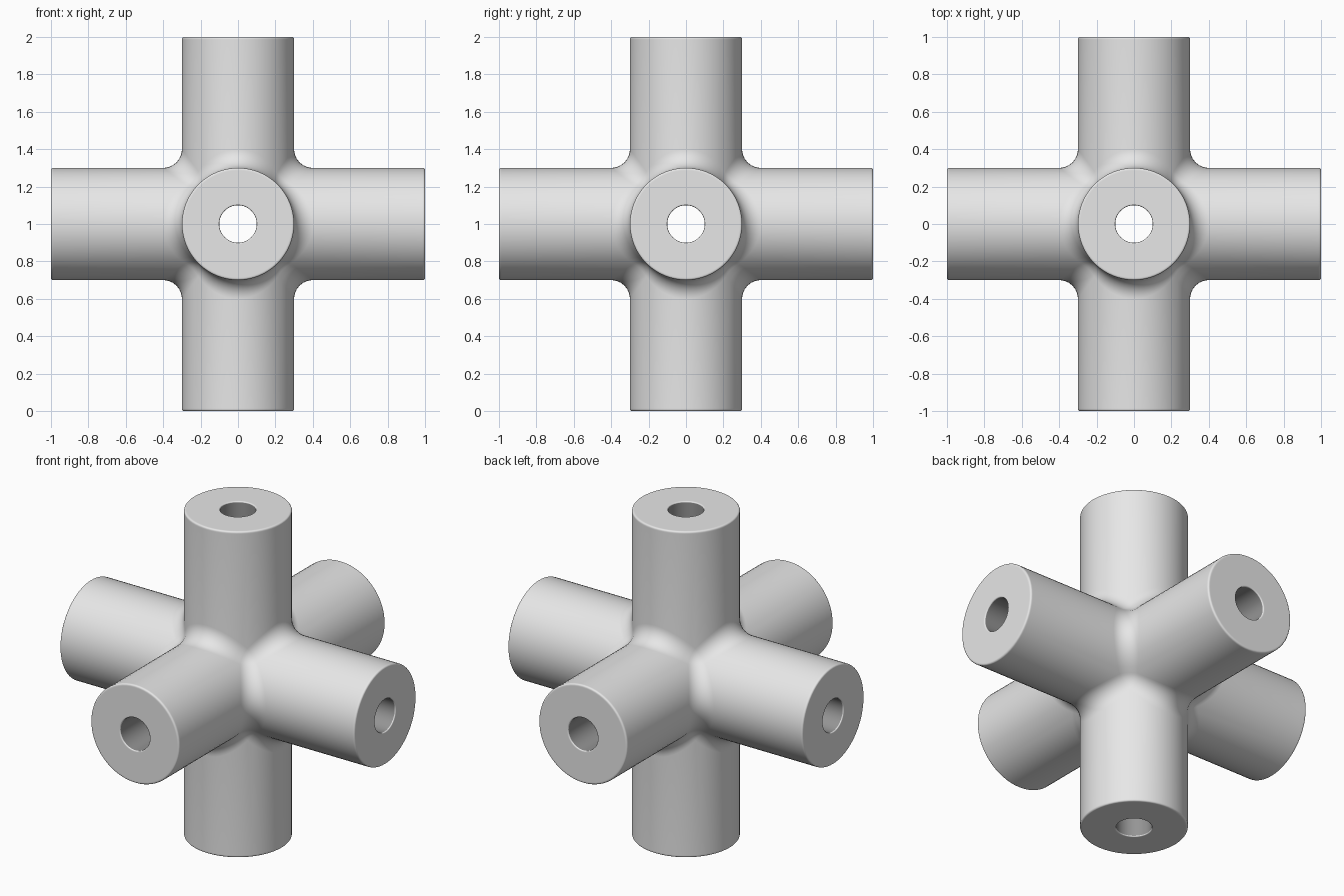
import bpy, bmesh, math
from mathutils import Vector

if "Cube" in bpy.data.objects:
    bpy.data.objects.remove(bpy.data.objects["Cube"])

R, HOLE, FIL, L = 0.30, 0.10, 0.10, 1.0   # arm radius, bore radius, fillet radius, arm length
B, HB = 0.01, 0.006                       # rounding at outer rim and bore rim
Q = 16                                    # sides per quarter turn
N = 8                                     # fillet segments
D = R + FIL

bm = bmesh.new()


def add_face(points, perm, sign, mat=0):
    """Add one face, turned onto another axis and mirrored into another octant."""
    vs = []
    for p in points:
        q = [p[(i + perm) % 3] * sign[i] for i in range(3)]
        vs.append(bm.verts.new((q[0], q[1], q[2] + 1.0)))
    bm.faces.new(vs).material_index = mat


def grid_faces(rows):
    return [(a[i], a[i + 1], b[i + 1], b[i])
            for a, b in zip(rows, rows[1:]) for i in range(len(a) - 1)]


# quarter of one arm: bore rim, flat end, rounded outer rim, outer wall
arm_rows, bore_rows = [], []
for k in range(Q + 1):
    t = math.radians(90 * k / Q)
    c, s = math.cos(t), math.sin(t)
    m = max(c, s)
    bore = [(HOLE, HOLE * m), (HOLE, L - HB - 0.005), (HOLE, L - HB)]
    prof = []
    for j in range(5):
        a = math.radians(22.5 * j)
        prof.append((HOLE + HB - HB * math.cos(a), L - HB + HB * math.sin(a)))
    prof += [(HOLE + 0.01, L), (R - B - 0.005, L)]
    for j in range(5):
        a = math.radians(22.5 * j)
        prof.append((R - B + B * math.sin(a), L - B + B * math.cos(a)))
    prof += [(R, L - B - 0.005), (R, D * m)]
    bore_rows.append([Vector((r * c, r * s, z)) for r, z in bore])
    arm_rows.append([Vector((r * c, r * s, z)) for r, z in prof])
patch = grid_faces(arm_rows)
bore_patch = grid_faces(bore_rows)

# rolling fillet between two neighbouring arms
fillet_rows = []
for k in range(Q // 2 + 1):
    t = math.radians(90 * k / Q)
    c, s = math.cos(t), math.sin(t)
    centre = Vector((D * c, D * s, D * c))
    u, v = Vector((-c, -s, 0)), Vector((0, -s, -c))
    fillet_rows.append([centre + FIL * u.lerp(v, i / N).normalized()
                        for i in range(N + 1)])
patch += grid_faces(fillet_rows)

# spherical corner where three fillets meet
h = math.sqrt(0.5)
dirs = [Vector((-h, -h, 0)), Vector((0, -h, -h)), Vector((-h, 0, -h))]
mid = Vector((D * h, D * h, D * h))


def corner(i, j):
    d = dirs[0] * (N - i - j) + dirs[1] * i + dirs[2] * j
    return mid + FIL * d.normalized()


corner_faces = []
for i in range(N):
    for j in range(N - i):
        corner_faces.append((corner(i, j), corner(i + 1, j), corner(i, j + 1)))
        if i + j < N - 1:
            corner_faces.append((corner(i + 1, j), corner(i + 1, j + 1), corner(i, j + 1)))

# repeat over the three axes and eight octants
for sx in (1, -1):
    for sy in (1, -1):
        for sz in (1, -1):
            sign = (sx, sy, sz)
            for perm in range(3):
                for f in patch:
                    add_face(f, perm, sign)
                for f in bore_patch:
                    add_face(f, perm, sign, 1)
            for f in corner_faces:
                add_face(f, 0, sign)

bmesh.ops.remove_doubles(bm, verts=bm.verts, dist=0.0001)
bmesh.ops.recalc_face_normals(bm, faces=bm.faces)
mesh = bpy.data.meshes.new("six_way_joint")
bm.to_mesh(mesh)
bm.free()

joint = bpy.data.objects.new("six_way_joint", mesh)
bpy.context.collection.objects.link(joint)

# light outside, darker bores
for name, v in (("light grey", 0.8), ("dark grey bore", 0.3)):
    mat = bpy.data.materials.new(name)
    mat.diffuse_color = (v, v, v, 1)
    mat.use_nodes = True
    mat.node_tree.nodes["Principled BSDF"].inputs["Base Color"].default_value = mat.diffuse_color
    mesh.materials.append(mat)

bpy.context.view_layer.objects.active = joint
joint.select_set(True)
bpy.ops.object.shade_smooth_by_angle(angle=math.radians(35))
